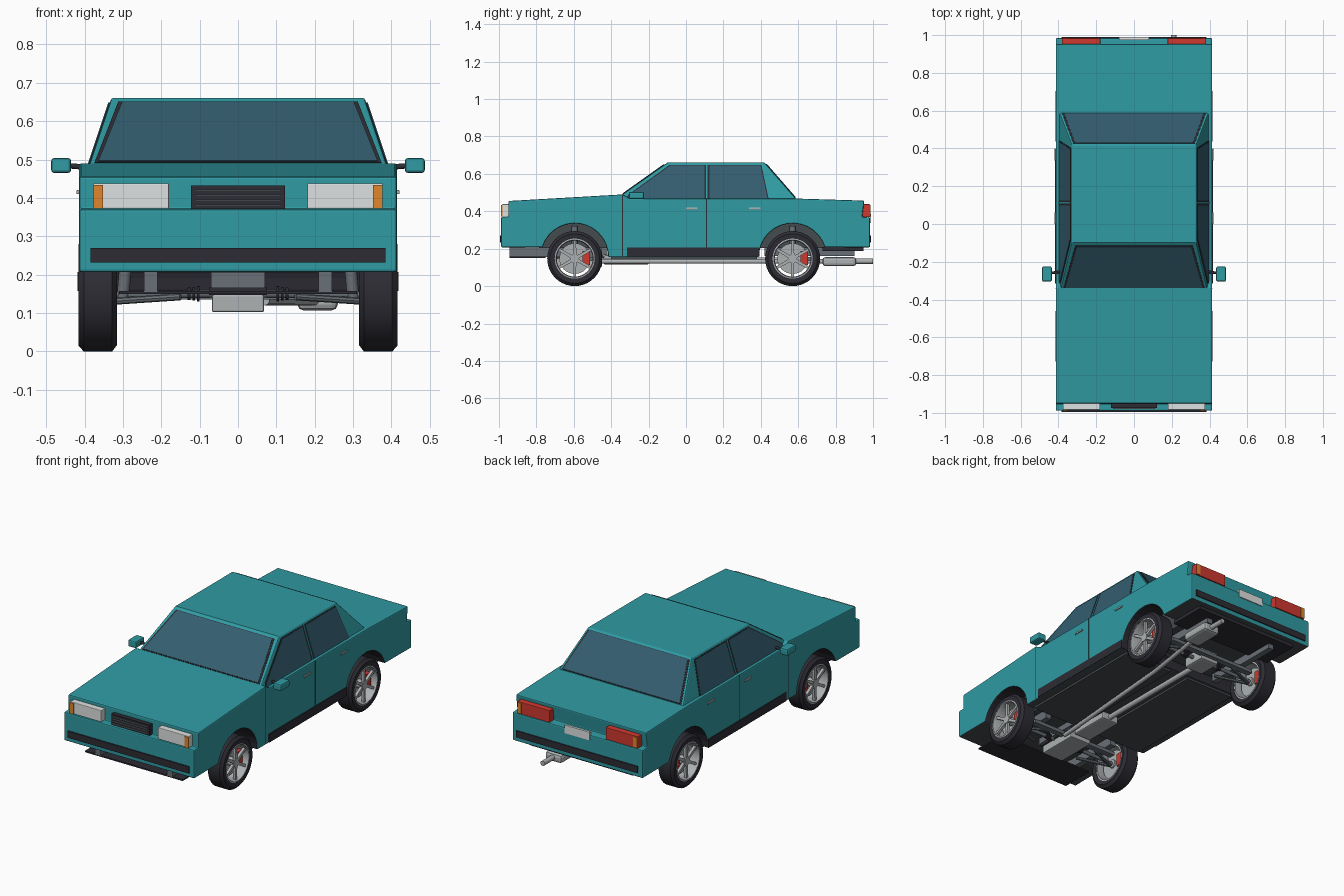
import bpy, bmesh, math
from mathutils import Vector, Matrix

if "Cube" in bpy.data.objects:
    bpy.data.objects.remove(bpy.data.objects["Cube"], do_unlink=True)


def material(name, r, g, b):
    m = bpy.data.materials.new(name)
    m.use_nodes = True
    m.diffuse_color = (r, g, b, 1)
    m.node_tree.nodes["Principled BSDF"].inputs["Base Color"].default_value = (r, g, b, 1)
    return m


TEAL = material("teal_paint", 0.029, 0.325, 0.365)
BLACK = material("black_rubber", 0.026, 0.025, 0.034)
GLASS = material("blue_glass", 0.034, 0.11, 0.16)
WHITE = material("lamp_white", 0.73, 0.75, 0.75)
RED = material("red", 0.62, 0.04, 0.028)
ORANGE = material("orange", 0.76, 0.24, 0.025)
SILVER = material("silver", 0.42, 0.44, 0.45)
GREY = material("steel_grey", 0.14, 0.16, 0.18)
FLOOR = material("underbody_grey", 0.06, 0.07, 0.075)


def finish(name, bm, mat, smooth=False, bevel=0):
    bmesh.ops.recalc_face_normals(bm, faces=bm.faces[:])
    me = bpy.data.meshes.new(name)
    bm.to_mesh(me)
    bm.free()
    me.materials.append(mat)
    ob = bpy.data.objects.new(name, me)
    bpy.context.scene.collection.objects.link(ob)
    if smooth:
        me.polygons.foreach_set("use_smooth", [True] * len(me.polygons))
        me.set_sharp_from_angle(angle=0.6)
    if bevel:
        mod = ob.modifiers.new("edge_bevel", "BEVEL")
        mod.width = bevel
        mod.segments = 2
        mod.limit_method = "ANGLE"
        mod.angle_limit = 0.7
    return ob


def box(name, x, y, z, mat, bevel=0):
    """Box from (low, high) ranges."""
    bm = bmesh.new()
    bmesh.ops.create_cube(bm, size=1)
    for v in bm.verts:
        for i, r in enumerate((x, y, z)):
            v.co[i] = (r[0] + r[1]) / 2 + v.co[i] * (r[1] - r[0])
    return finish(name, bm, mat, bevel=bevel)


def prism(name, pts, push, mat, bevel=0):
    """Polygon pushed along a vector into a solid."""
    bm = bmesh.new()
    f = bm.faces.new([bm.verts.new(p) for p in pts])
    res = bmesh.ops.extrude_face_region(bm, geom=[f], use_keep_orig=True)
    verts = [g for g in res["geom"] if isinstance(g, bmesh.types.BMVert)]
    bmesh.ops.translate(bm, verts=verts, vec=push)
    return finish(name, bm, mat, bevel=bevel)


def rod(name, a, b, r, mat, sides=16):
    a, b = Vector(a), Vector(b)
    bm = bmesh.new()
    turn = (b - a).to_track_quat("Z", "Y").to_matrix().to_4x4()
    bmesh.ops.create_cone(bm, cap_ends=True, segments=sides, radius1=r, radius2=r,
                          depth=(b - a).length, matrix=Matrix.Translation((a + b) / 2) @ turn)
    return finish(name, bm, mat, smooth=True)


def lathe(name, profile, centre, mat, steps=40):
    """Closed (x, radius) profile turned round the axle."""
    bm = bmesh.new()
    vs = [bm.verts.new((x, 0, r)) for x, r in profile]
    edges = [bm.edges.new((vs[i - 1], vs[i])) for i in range(len(vs))]
    bmesh.ops.spin(bm, geom=vs + edges, cent=(0, 0, 0), axis=(1, 0, 0),
                   angle=math.tau, steps=steps, use_merge=True)
    bmesh.ops.remove_doubles(bm, verts=bm.verts[:], dist=0.0001)
    bmesh.ops.translate(bm, verts=bm.verts[:], vec=centre)
    return finish(name, bm, mat, smooth=True)


AXLES = {"front": -0.595, "rear": 0.57}
HUB, ARCH = 0.147, 0.18


def arch(yc, start):
    n = 14
    return [(yc + ARCH * math.cos(t), 0.155 + ARCH * math.sin(t))
            for t in (start[0] + (start[1] - start[0]) * i / n for i in range(n + 1))]


# Lower body: one side outline with wheel arches, carried across the width
W = 0.414
outline = [(-0.95, 0.455), (-0.95, 0.37), (-0.988, 0.37), (-0.988, 0.207)]
outline += arch(AXLES["front"], (math.pi - 0.3, 0)) + arch(AXLES["rear"], (math.pi, 0.3))
outline += [(0.984, 0.207), (0.984, 0.367), (0.942, 0.37), (0.953, 0.457),
            (0.59, 0.468), (-0.3, 0.468), (-0.34, 0.49)]
body = prism("body", [(-W, y, z) for y, z in outline], (2 * W, 0, 0), TEAL, bevel=0.006)
body.data.materials.append(FLOOR)
body.data.materials.append(BLACK)
for p in body.data.polygons:
    in_arch = any(math.hypot(p.center.y - yc, p.center.z - 0.155) < ARCH + 0.003 for yc in AXLES.values())
    if abs(p.normal.x) < 0.5 and (in_arch or p.normal.z < -0.7):
        p.material_index = 2 if in_arch else 1

# Cabin: tapered block, with glass laid on its sloping planes
BASE, ROOF = 0.45, 0.661
side_x = lambda z: 0.4 - (z - BASE) / 3
front_y = lambda z: -0.396 + 1.41 * (z - BASE)
rear_y = lambda z: 0.603 - 0.871 * (z - BASE)
bm = bmesh.new()
bmesh.ops.create_cube(bm, size=2)
for v in bm.verts:
    z = ROOF if v.co.z > 0 else BASE
    v.co = (v.co.x * side_x(z), front_y(z) if v.co.y < 0 else rear_y(z), z)
finish("cabin", bm, TEAL, bevel=0.006)


def screen(name, plane, low, high, push, grow, mat):
    (z0, w0), (z1, w1) = low, high
    z0, z1, w0, w1 = z0 - grow / 4, z1 + grow / 4, w0 + grow, w1 + grow
    prism(name, [(-w0, plane(z0), z0), (w0, plane(z0), z0), (w1, plane(z1), z1), (-w1, plane(z1), z1)], push, mat)


for part, grow, t, mat in (("trim", 0.01, 0.002, BLACK), ("glass", 0, 0.004, GLASS)):
    screen("windscreen_" + part, front_y, (0.493, 0.364), (0.647, 0.302), (0, -t * 0.6, t), grow, mat)
    screen("rear_window_" + part, rear_y, (0.472, 0.37), (0.65, 0.312), (0, t * 0.7, t), grow, mat)

SIDE_WINDOWS = {
    "window_surround": ([(-0.325, 0.46), (-0.31, 0.487), (-0.087, 0.648), (0.403, 0.648), (0.443, 0.46)], 0.002, BLACK),
    "front_door_glass": ([(-0.315, 0.467), (-0.3, 0.488), (-0.083, 0.643), (0.098, 0.643), (0.098, 0.467)], 0.004, GLASS),
    "rear_door_glass": ([(0.125, 0.467), (0.125, 0.643), (0.398, 0.643), (0.436, 0.467)], 0.004, GLASS),
    "centre_pillar": ([(0.108, 0.46), (0.108, 0.648), (0.116, 0.648), (0.116, 0.46)], 0.004, TEAL),
}
for s, side in ((1, "left"), (-1, "right")):
    for name, (pts, t, mat) in SIDE_WINDOWS.items():
        prism(f"{side}_{name}", [(s * side_x(z), y, z) for y, z in pts], (s * t, 0, t / 3), mat)

    def sbox(name, x, y, z, mat, bevel=0):
        return box(f"{side}_{name}", sorted((s * x[0], s * x[1])), y, z, mat, bevel)

    # Doors, sill, handles and mirror
    sbox("front_door_seam", (W - 0.01, W + 0.001), (-0.342, -0.338), (0.16, 0.485), BLACK)
    sbox("centre_door_seam", (W - 0.01, W + 0.001), (0.108, 0.112), (0.207, 0.466), BLACK)
    sbox("sill", (W - 0.02, W + 0.004), (-0.315, 0.392), (0.158, 0.207), BLACK)
    for y in (0, 0.337):
        sbox("door_handle", (W, W + 0.007), (y, y + 0.062), (0.41, 0.42), SILVER, 0.002)
    sbox("mirror", (0.435, 0.487), (-0.305, -0.225), (0.465, 0.504), TEAL, 0.008)
    rod(f"{side}_mirror_arm", (s * 0.37, -0.25, 0.478), (s * 0.445, -0.26, 0.484), 0.007, BLACK)

    # Lamps with thin indicator plates on their faces
    sbox("headlight", (0.18, 0.377), (-0.984, -0.94), (0.372, 0.438), WHITE, 0.003)
    sbox("front_indicator", (0.352, 0.377), (-0.989, -0.982), (0.372, 0.434), ORANGE)
    sbox("tail_light", (0.178, 0.382), (0.935, 0.984), (0.369, 0.438), RED, 0.003)
    sbox("rear_indicator", (0.356, 0.38), (0.98, 0.987), (0.372, 0.434), ORANGE)

    # Wheels, brakes and suspension
    for end, yc in AXLES.items():
        at = (0, yc, HUB)
        tag = f"{side}_{end}_"
        flip = lambda prof: [(s * x, r) for x, r in prof]
        lathe(tag + "tyre", flip([(0.32, 0.107), (0.315, 0.13), (0.328, 0.147), (0.402, 0.147),
                                  (0.416, 0.132), (0.415, 0.107)]), at, BLACK)
        lathe(tag + "rim", flip([(0.322, 0.109), (0.414, 0.109), (0.416, 0.1), (0.4, 0.096), (0.322, 0.098)]), at, SILVER)
        rod(tag + "brake_disc", (s * 0.352, yc, HUB), (s * 0.364, yc, HUB), 0.082, SILVER, 32)
        rod(tag + "hub", (s * 0.34, yc, HUB), (s * 0.408, yc, HUB), 0.024, SILVER)
        for k in range(6):
            a = math.tau * k / 6 + 0.52
            dy, dz = math.cos(a), math.sin(a)
            spoke = [(s * 0.39, yc + r * dy - w * dz, HUB + r * dz + w * dy)
                     for r, w in ((0.015, -0.009), (0.1, -0.007), (0.1, 0.007), (0.015, 0.009))]
            prism(tag + "spoke", spoke, (s * 0.016, 0, 0), SILVER)
        sbox(end + "_brake_caliper", (0.34, 0.387), (yc + 0.042, yc + 0.082), (0.113, 0.187), RED)
        rod(tag + "drive_shaft", (s * 0.05, yc, 0.15), (s * 0.35, yc, HUB), 0.01, GREY)
        for k in range(3):
            x = 0.1 + 0.012 * k
            rod(tag + "shaft_boot", (s * x, yc, 0.15), (s * (x + 0.007), yc, 0.15), 0.02 - 0.002 * k, BLACK)
        rod(tag + "strut", (s * 0.3, yc, 0.14), (s * 0.285, yc, 0.32), 0.016, GREY)
        for dy in (-0.07, 0.07):
            rod(tag + "lower_arm", (s * 0.15, yc + dy, 0.142), (s * 0.33, yc, 0.13), 0.009, GREY, 8)
    sbox("front_rail", (0.21, 0.245), (-0.945, -0.45), (0.155, 0.215), GREY)
    sbox("rear_rail", (0.2, 0.235), (0.42, 0.9), (0.16, 0.215), GREY)
    sbox("floor_panel", (0.06, 0.37), (-0.4, 0.38), (0.143, 0.158), FLOOR)

# Front and rear trim
box("front_bumper_strip", (-0.385, 0.385), (-0.995, -0.98), (0.232, 0.27), BLACK)
box("rear_bumper_strip", (-0.385, 0.385), (0.975, 0.99), (0.232, 0.27), BLACK)
box("number_plate", (-0.08, 0.08), (0.975, 0.989), (0.338, 0.385), WHITE)
box("grille", (-0.122, 0.122), (-0.975, -0.94), (0.371, 0.432), BLACK)
for k in range(4):
    z = 0.379 + 0.013 * k
    box("grille_bar", (-0.112, 0.112), (-0.979, -0.97), (z, z + 0.004), GREY)

# Underside: wheel housings, trays, engine and running gear
for end, yc in AXLES.items():
    box(end + "_inner_housing", (-0.28, 0.28), (yc - 0.19, yc + 0.19), (0.205, 0.36), FLOOR)
    box(end + "_crossmember", (-0.28, 0.28), (yc + 0.06, yc + 0.095), (0.135, 0.155), GREY)
box("front_undertray", (-0.31, 0.31), (-0.945, -0.75), (0.15, 0.158), BLACK)
box("rear_undertray", (-0.33, 0.33), (0.73, 0.95), (0.188, 0.208), BLACK)
box("engine_block", (-0.07, 0.07), (-0.72, -0.42), (0.165, 0.21), GREY)
box("engine_gasket", (-0.075, 0.075), (-0.7, -0.44), (0.147, 0.167), BLACK)
box("oil_pan", (-0.068, 0.068), (-0.69, -0.45), (0.102, 0.148), SILVER, 0.005)
box("gearbox", (-0.055, 0.055), (-0.44, -0.2), (0.115, 0.165), SILVER, 0.008)
rod("propeller_shaft", (0, -0.2, 0.138), (0, 0.52, 0.138), 0.015, SILVER)
box("differential", (-0.06, 0.06), (0.5, 0.64), (0.115, 0.185), SILVER, 0.01)
rod("exhaust_pipe", (0.07, -0.5, 0.132), (0.14, 0.35, 0.132), 0.012, SILVER)
rod("exhaust_rear_pipe", (0.14, 0.35, 0.132), (0.2, 0.74, 0.132), 0.012, SILVER)
box("silencer", (0.155, 0.26), (0.73, 0.91), (0.107, 0.155), SILVER, 0.015)
rod("tailpipe", (0.21, 0.9, 0.133), (0.21, 1.0, 0.133), 0.014, SILVER)
